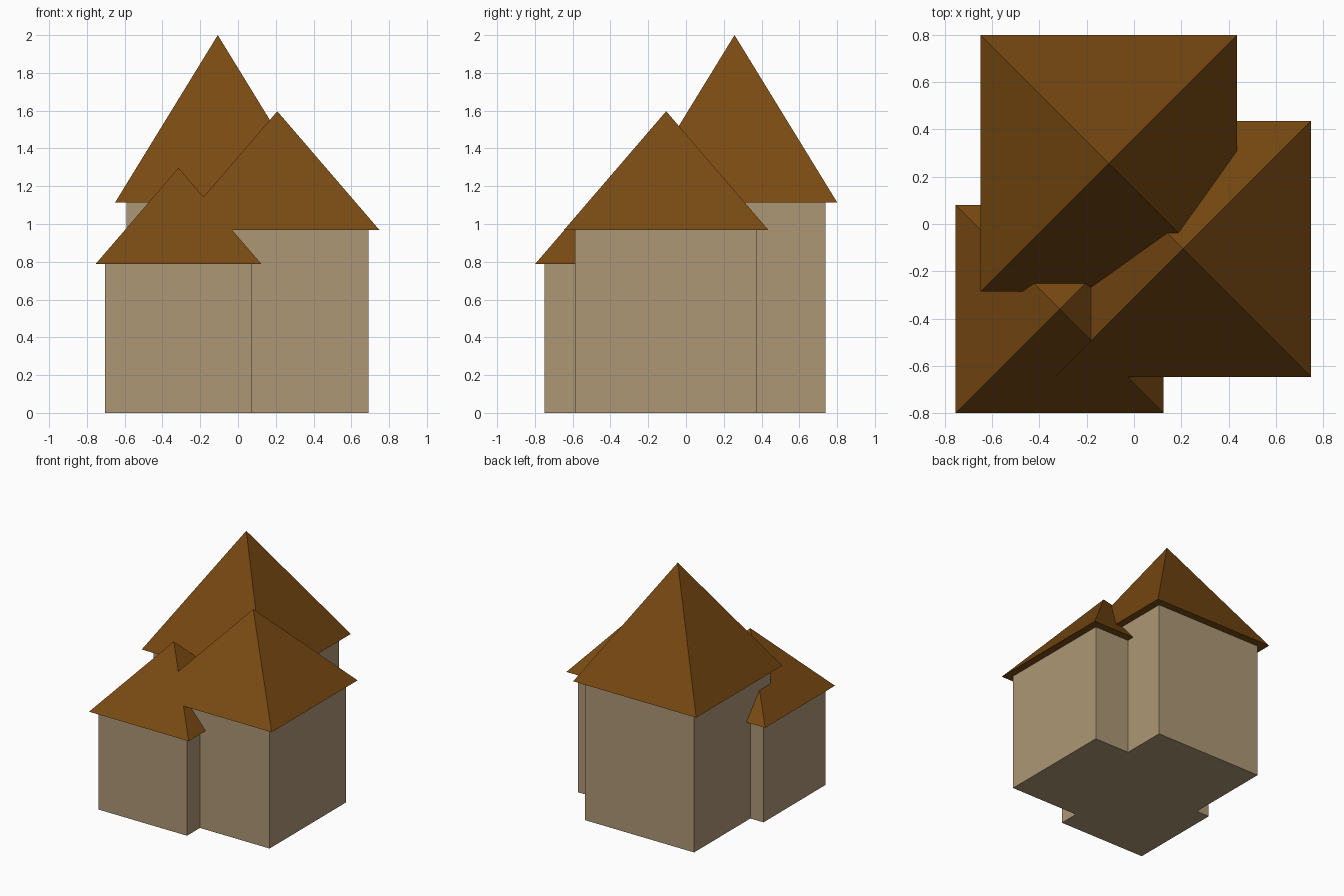
import bpy
from math import pi, sqrt

if "Cube" in bpy.data.objects:
    bpy.data.objects.remove(bpy.data.objects["Cube"])


def material(name, color):
    m = bpy.data.materials.new(name)
    m.diffuse_color = (*color, 1)
    m.use_nodes = True
    m.node_tree.nodes["Principled BSDF"].inputs["Base Color"].default_value = m.diffuse_color
    return m


WALL = material("tan_wall", (0.42, 0.31, 0.18))
ROOF = material("brown_roof", (0.19, 0.068, 0.006))


def finish(name, mat):
    ob = bpy.context.object
    ob.name = name
    ob.data.materials.append(mat)
    bpy.ops.object.transform_apply(location=False, rotation=True, scale=True)


def tower(name, x, y, wall_half, eave_half, eave_z, peak_z):
    # Square wall block standing on the ground
    bpy.ops.mesh.primitive_cube_add(size=1, location=(x, y, eave_z / 2))
    bpy.context.object.scale = (2 * wall_half, 2 * wall_half, eave_z)
    finish(name + "_walls", WALL)
    # Overhanging pyramid roof, turned so its eaves are parallel to the walls
    bpy.ops.mesh.primitive_cone_add(
        vertices=4, radius1=eave_half * sqrt(2), radius2=0,
        depth=peak_z - eave_z, location=(x, y, (eave_z + peak_z) / 2),
        rotation=(0, 0, pi / 4))
    finish(name + "_roof", ROOF)


# Three overlapping houses, tallest at the back
tower("back_house", -0.107, 0.257, 0.482, 0.543, 1.115, 2.0)
tower("right_house", 0.208, -0.105, 0.482, 0.542, 0.967, 1.597)
tower("front_house", -0.315, -0.36, 0.39, 0.44, 0.787, 1.297)
